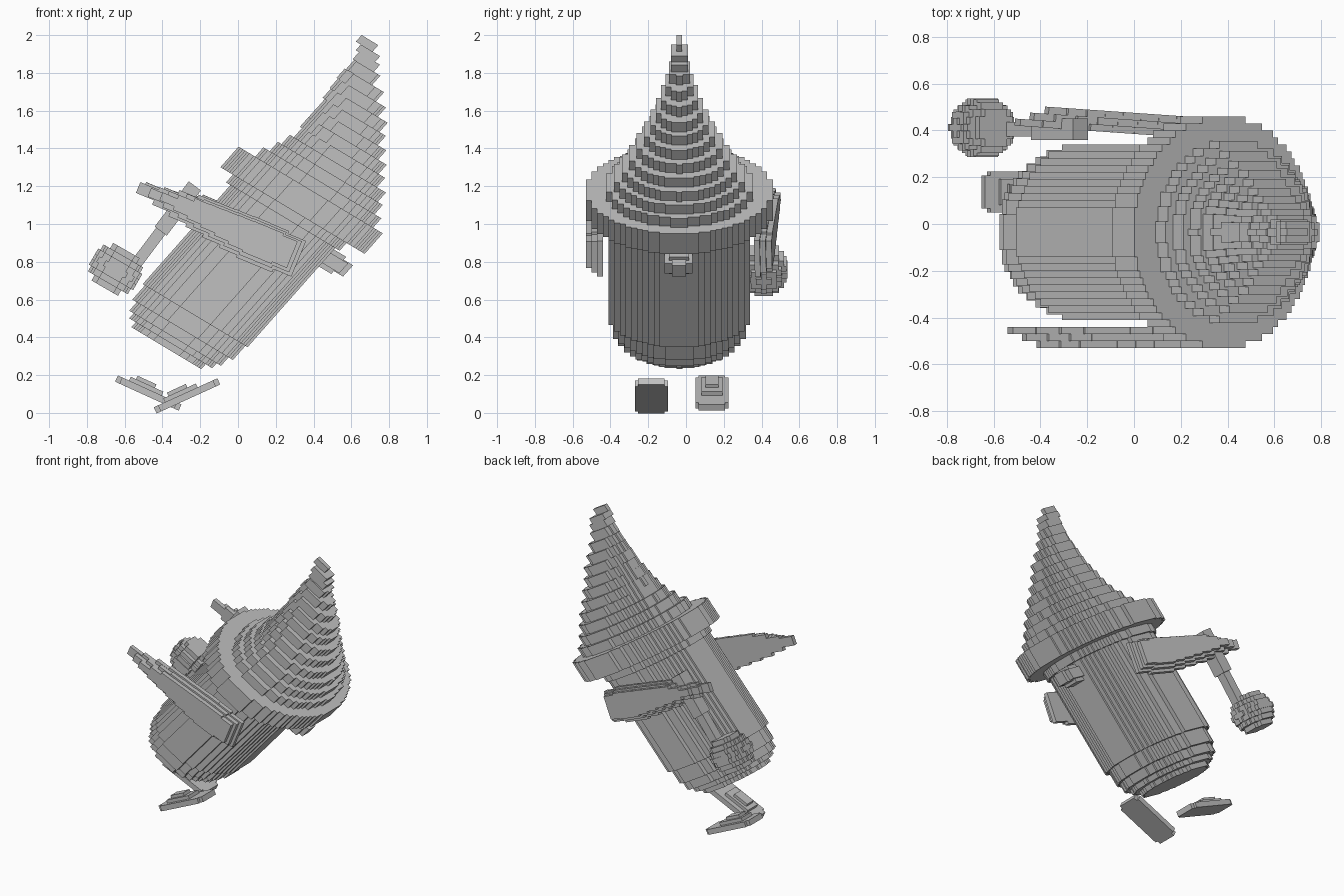
import bpy, bmesh, math
from mathutils import Matrix

if "Cube" in bpy.data.objects:
    bpy.data.objects.remove(bpy.data.objects["Cube"])

stone = bpy.data.materials.new("plain_grey")
stone.diffuse_color = (0.53, 0.53, 0.53, 1)
stone.use_nodes = True
stone.node_tree.nodes["Principled BSDF"].inputs["Base Color"].default_value = stone.diffuse_color
CELL = 0.03       # width of one block
YC = -0.035       # middle of the leaning figure

# leaning frame: a runs across the figure, b runs up its spine
LEAN = Matrix(((0.857, 0, 0.663, 0), (0, 1, 0, 0), (-0.515, 0, 0.749, 0), (0, 0, 0, 1)))


def finish(name, bm, matrix):
    bm.transform(matrix)
    bmesh.ops.recalc_face_normals(bm, faces=bm.faces)
    mesh = bpy.data.meshes.new(name)
    bm.to_mesh(mesh)
    bm.free()
    mesh.materials.append(stone)
    ob = bpy.data.objects.new(name, mesh)
    bpy.context.collection.objects.link(ob)
    return ob


def box(bm, x0, x1, y0, y1, z0, z1):
    m = Matrix.Translation(((x0 + x1) / 2, (y0 + y1) / 2, (z0 + z1) / 2))
    bmesh.ops.create_cube(bm, size=1, matrix=m @ Matrix.Diagonal((x1 - x0, y1 - y0, z1 - z0, 1)))


def lerp(table, x):
    """Piecewise linear lookup in a short list of (x, value) pairs."""
    for (x0, v0), (x1, v1) in zip(table, table[1:]):
        if x <= x1:
            return v0 + (v1 - v0) * max(0, (x - x0) / (x1 - x0))
    return table[-1][1]


def disc(bm, a0, a1, ry, b0, b1, yc=YC, step=0.0135):
    """Blocky round layer: a stair-stepped ellipse pulled from b0 to b1."""
    ac, ra = (a0 + a1) / 2, (a1 - a0) / 2
    n = max(3, 2 * round((2 * ry / CELL - 1) / 2) + 1)
    h = 2 * ry / n
    right = []
    for j in range(n):
        y0 = -ry + j * h
        t = (y0 + h / 2) / ry
        w = max(step, round(ra * math.sqrt(1 - t * t) / step) * step)
        if right and abs(right[-1][0] - w) < 1e-5:
            right[-1] = (w, y0 + h)
        else:
            right += [(w, y0), (w, y0 + h)]
    outline = right + [(-w, y) for w, y in reversed(right)]
    face = bm.faces.new([bm.verts.new((ac + w, yc + y, b0)) for w, y in outline])
    top = bmesh.ops.extrude_face_region(bm, geom=[face])["geom"]
    bmesh.ops.translate(bm, verts=[v for v in top if isinstance(v, bmesh.types.BMVert)],
                        vec=(0, 0, b1 - b0))


def placed(x, y, z, pitch, yaw=0):
    """Frame whose x axis tips by pitch degrees in the front plane."""
    return (Matrix.Translation((x, y, z)) @ Matrix.Rotation(math.radians(yaw), 4, 'Z')
            @ Matrix.Rotation(math.radians(-pitch), 4, 'Y'))


# body with rounded, stepped base and a collar under the brim
bm = bmesh.new()
for r, b0, b1 in ((0.21, 0.10, 0.135), (0.25, 0.135, 0.17), (0.285, 0.17, 0.23),
                  (0.31, 0.23, 0.33), (0.33, 0.33, 1.03), (0.35, 1.03, 1.09)):
    disc(bm, -0.52 - r, -0.52 + r, r * 1.136, b0, b1)
finish("body", bm, LEAN)

# hat brim
bm = bmesh.new()
disc(bm, -0.95, -0.055, 0.495, 1.085, 1.23)
finish("hat_brim", bm, LEAN)

# hat cone: nearly straight back, stepped and bulging front
BACK = ((1.23, -0.86), (1.36, -0.79), (1.44, -0.76), (1.95, -0.80))
FRONT = ((1.23, -0.10), (1.40, -0.20), (1.53, -0.295), (1.73, -0.44), (1.90, -0.61), (2.0, -0.69))
HALF = ((1.23, 0.41), (1.40, 0.30), (1.53, 0.225), (1.62, 0.17), (1.73, 0.12), (1.90, 0.055))
bm = bmesh.new()
layers = 11
for i in range(layers):
    b0, b1 = 1.23 + 0.72 * i / layers, 1.23 + 0.72 * (i + 1) / layers
    mid = (b0 + b1) / 2
    disc(bm, lerp(BACK, mid), lerp(FRONT, mid), lerp(HALF, mid), b0, b1)
for a0, a1, hw, b0, b1 in ((-0.80, -0.67, 0.045, 1.95, 2.0), (-0.82, -0.70, 0.045, 2.0, 2.04),
                           (-0.85, -0.747, 0.015, 2.04, 2.086)):
    box(bm, a0, a1, YC - hw, YC + hw, b0, b1)
finish("hat_cone", bm, LEAN)

# nose
bm = bmesh.new()
box(bm, -0.24, -0.09, -0.115, 0.035, 0.925, 0.995)
box(bm, -0.24, -0.063, -0.075, 0.0, 0.92, 1.0)
box(bm, -0.24, -0.12, -0.09, 0.015, 0.90, 1.02)
finish("nose", bm, LEAN)


# arms: three thin leaf-shaped plates each, stepped along their length
UPPER = ((0, 0.03), (0.12, 0.04), (0.32, 0.09), (0.75, 0.10), (0.93, 0.075))
LOWER = ((0, -0.015), (0.25, -0.075), (0.65, -0.14), (0.80, -0.14), (0.93, -0.11))


def arm(name, matrix, length, side):
    bm = bmesh.new()
    steps = 9
    for k in range(3):
        start, end = 0.065 * k, length - 0.02 * k
        for i in range(steps):
            s0 = start + (end - start) * i / steps
            s1 = start + (end - start) * (i + 1) / steps
            mid = (s0 + s1) / 2
            y = sorted((side * 0.03 * k, side * 0.03 * (k + 1)))
            box(bm, s0, s1, y[0], y[1], lerp(LOWER, mid) + 0.02 * k, lerp(UPPER, mid) - 0.012 * k)
    finish(name, bm, matrix)


arm("near_arm", placed(-0.53, -0.44, 1.19, -22.5), 0.93, -1)
arm("far_arm", placed(-0.50, 0.42, 1.19, -23, -4), 0.91, 1)

# club handle
bm = bmesh.new()
box(bm, -0.30, 0.24, 0.375, 0.435, -0.03, 0.03)
box(bm, -0.06, 0.24, 0.36, 0.45, -0.04, 0.04)
finish("club_handle", bm, placed(-0.373, 0, 1.01, 53))

# club head: blocky ball
bm = bmesh.new()
R = 0.115
for i in range(7):
    z0 = -R + i * 2 * R / 7
    r = 0.136 * math.sqrt(1 - ((z0 + R / 7) / (R * 1.12)) ** 2)
    disc(bm, -r, r, r * 0.92, z0, z0 + 2 * R / 7, 0)
finish("club_head", bm, placed(-0.648, 0.412, 0.76, -30))

# boots: tipped stepped plates, far one tips down and near one tips up
for name, x, z, pitch, y in (("far_boot", -0.475, 0.105, -24.5, 0.137),
                             ("near_boot", -0.27, 0.09, 24.5, -0.183)):
    bm = bmesh.new()
    box(bm, -0.185, 0.185, -0.07, 0.07, -0.018, 0.018)
    box(bm, -0.16, 0.16, -0.088, 0.088, -0.018, 0.018)
    box(bm, -0.12, 0.07, -0.055, 0.055, 0.018, 0.04)
    box(bm, -0.09, 0.02, -0.035, 0.035, 0.04, 0.06)
    finish(name, bm, placed(x, y, z, pitch))
